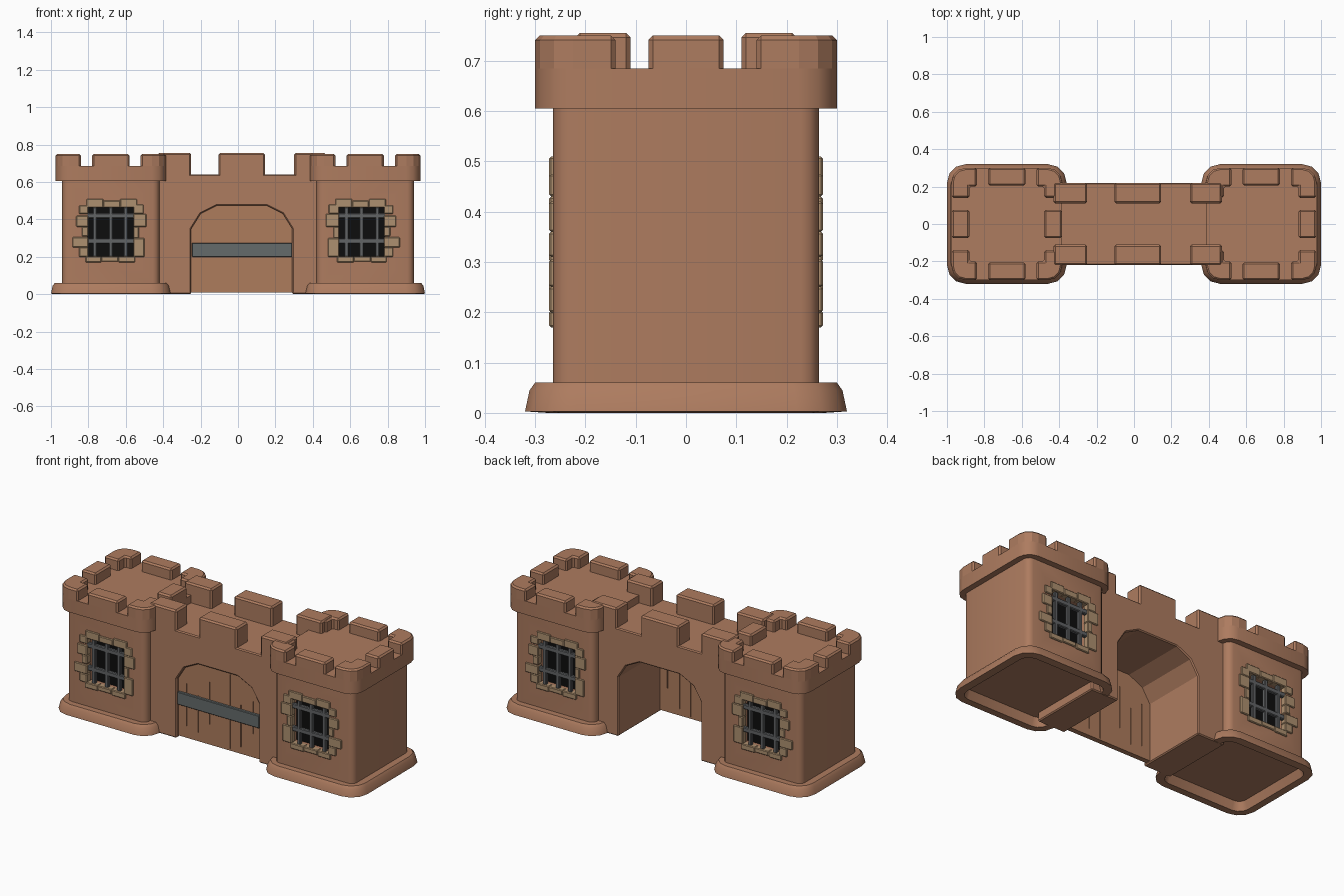
import bpy, bmesh, math

if "Cube" in bpy.data.objects:
    bpy.data.objects.remove(bpy.data.objects["Cube"])


def material(name, rgb):
    m = bpy.data.materials.new(name)
    m.diffuse_color = (*rgb, 1)
    m.use_nodes = True
    m.node_tree.nodes["Principled BSDF"].inputs["Base Color"].default_value = m.diffuse_color
    return m


STONE = material("brown_stone", (0.42, 0.20, 0.115))
WOOD = material("door_wood", (0.42, 0.20, 0.108))
FRAME = material("tan_frame_stone", (0.42, 0.28, 0.16))
IRON = material("bar_iron", (0.12, 0.125, 0.13))
BAND = material("band_iron", (0.13, 0.145, 0.145))
DARK = material("black_void", (0.004, 0.004, 0.004))


def finish(name, bm, mat, bevel=0.0, smooth=False):
    bmesh.ops.recalc_face_normals(bm, faces=bm.faces)
    me = bpy.data.meshes.new(name)
    bm.to_mesh(me)
    bm.free()
    me.materials.append(mat)
    ob = bpy.data.objects.new(name, me)
    bpy.context.collection.objects.link(ob)
    if bevel:
        mod = ob.modifiers.new("bevel", 'BEVEL')
        mod.width = bevel
        mod.segments = 1
        mod.limit_method = 'ANGLE'
        mod.angle_limit = math.radians(40)
    if smooth:
        bpy.ops.object.select_all(action='DESELECT')
        ob.select_set(True)
        bpy.context.view_layer.objects.active = ob
        bpy.ops.object.shade_smooth_by_angle(angle=math.radians(32))
    return ob


def boxes(name, items, mat, bevel=0.0):
    """One object from boxes given as x0, x1, y0, y1, z0, z1."""
    bm = bmesh.new()
    for x0, x1, y0, y1, z0, z1 in items:
        res = bmesh.ops.create_cube(bm, size=1)
        for v in res["verts"]:
            v.co = ((x0 + x1) / 2 + v.co.x * abs(x1 - x0),
                    (y0 + y1) / 2 + v.co.y * abs(y1 - y0),
                    (z0 + z1) / 2 + v.co.z * abs(z1 - z0))
    return finish(name, bm, mat, bevel)


def prism(name, pts, axis, lo, hi, mat, bevel=0.0):
    """Outline extruded along y (points are x, z) or z (points are x, y)."""
    bm = bmesh.new()
    put = (lambda p, t: (p[0], t, p[1])) if axis == 'y' else (lambda p, t: (p[0], p[1], t))
    a = [bm.verts.new(put(p, lo)) for p in pts]
    b = [bm.verts.new(put(p, hi)) for p in pts]
    bm.faces.new(a)
    bm.faces.new(b)
    for i in range(len(pts)):
        j = (i + 1) % len(pts)
        bm.faces.new((a[i], a[j], b[j], b[i]))
    return finish(name, bm, mat, bevel)


def arc(cx, cy, r, start, n=3):
    return [(cx + r * math.cos(start + math.pi / 2 * k / n),
             cy + r * math.sin(start + math.pi / 2 * k / n)) for k in range(n + 1)]


def loft(name, cx, rings, mat, closed=False):
    """Rounded rectangles (half x, half y, radius, z) skinned upward."""
    bm = bmesh.new()
    loops = []
    for hx, hy, r, z in rings:
        pts = []
        for q, (sx, sy) in enumerate(((1, 1), (-1, 1), (-1, -1), (1, -1))):
            pts += arc(cx + sx * (hx - r), sy * (hy - r), r, q * math.pi / 2)
        loops.append([bm.verts.new((x, y, z)) for x, y in pts])
    n = len(loops[0])
    pairs = list(zip(loops, loops[1:]))
    if closed:
        pairs.append((loops[-1], loops[0]))
    else:
        bm.faces.new(loops[0])
        bm.faces.new(loops[-1])
    for a, b in pairs:
        for i in range(n):
            j = (i + 1) % n
            bm.faces.new((a[i], a[j], b[j], b[i]))
    return finish(name, bm, mat, smooth=True)


def cut(ob, items):
    cutter = boxes("cutter", items, STONE)
    mod = ob.modifiers.new("cut", 'BOOLEAN')
    mod.object = cutter
    mod.operation = 'DIFFERENCE'
    mod.solver = 'EXACT'
    bpy.context.view_layer.objects.active = ob
    bpy.ops.object.modifier_apply(modifier=mod.name)
    bpy.data.objects.remove(cutter)


# Window frame stones of the left tower: x0, x1, z0, z1
FRAME_STONES = [
    (-.81, -.72, .463, .51), (-.72, -.63, .463, .50), (-.63, -.54, .463, .51),
    (-.85, -.80, .43, .475), (-.865, -.80, .36, .42), (-.835, -.80, .31, .36),
    (-.885, -.80, .25, .305), (-.85, -.80, .20, .25),
    (-.56, -.505, .43, .48), (-.56, -.49, .36, .43), (-.56, -.53, .30, .36), (-.56, -.50, .20, .30),
    (-.815, -.73, .17, .203), (-.73, -.64, .175, .203), (-.64, -.55, .17, .203)]
BARS = [(x - .011, x + .011, .2, .465) for x in (-.765, -.68, -.60)]
BARS += [(-.81, -.55, z - .014, z + .014) for z in (.285, .42)]

for side, label in ((-1, "left"), (1, "right")):
    cx = 0.68 * side
    mx = (lambda x: x) if side < 0 else (lambda x: -0.02 - x)

    # Plinth ring, body and crown
    loft(label + "_plinth", cx, [(.275, .275, .06, 0), (.32, .32, .10, .003), (.311, .311, .095, .045),
                                 (.30, .30, .09, .06), (.255, .255, .04, .06)], STONE, closed=True)
    body = loft(label + "_tower_body", cx, [(.26, .264, .035, .05), (.26, .264, .035, .62)], STONE)
    cut(body, [(mx(-.805), mx(-.555), s * .21, s * .4, .20, .465) for s in (-1, 1)])
    loft(label + "_crown", cx, [(.295, .30, .075, .605), (.295, .30, .075, .685)], STONE)

    # Windows on front and back
    for s, face in ((-1, "front"), (1, "back")):
        def place(items, y0, y1):
            return [(mx(a), mx(b), s * y0, s * y1, c, d) for a, b, c, d in items]
        tag = label + "_" + face
        boxes(tag + "_window_frame", place(FRAME_STONES, .235, .272), FRAME, .004)
        boxes(tag + "_window_bars", place(BARS, .24, .262), IRON, .004)
        boxes(tag + "_window_void", place([(-.805, -.555, .2, .465)], .209, .215), DARK)

    # L-shaped corner merlons and straight middle merlons
    corner = [(.16, .30)] + arc(.22, .225, .075, 0)[::-1] + [(.295, .14), (.20, .14), (.20, .20), (.16, .20)]
    for sx in (-1, 1):
        for sy in (-1, 1):
            prism(label + "_corner_merlon", [(cx + sx * x, sy * y) for x, y in corner],
                  'z', .67, .75, STONE, .009)
    middles = [(cx - .10, cx + .10, s * .205, s * .30, .67, .75) for s in (-1, 1)]
    middles.append((cx + side * .20, cx + side * .295, -.075, .075, .67, .75))
    if side < 0:
        middles.append((cx + .20, cx + .295, -.075, .075, .67, .75))
    boxes(label + "_middle_merlons", middles, STONE, .009)

# Gate wall with an arched passage
ARCH = [(-.25, .35), (-.20, .43), (-.11, .475), (.15, .475), (.24, .43), (.29, .35)]
prism("gate_wall", [(-.43, 0), (-.25, 0)] + ARCH + [(.29, 0), (.47, 0), (.47, .64), (-.43, .64)],
      'y', -.22, .22, STONE, .006)
boxes("wall_merlons", [(a, b, s * .11, s * .22, .62, .755) for s in (-1, 1)
                       for a, b in ((-.43, -.25), (-.105, .145), (.30, .47))], STONE, .009)

# Plank door with thin grooves, and its iron band
door = prism("door", [(-.255, .01)] + ARCH + [(.295, .01)], 'y', -.20, -.17, WOOD)
cut(door, [(x - .002, x + .002, y0, y1, z0, z1) for y0, y1 in ((-.25, -.193), (-.177, -.12))
           for x, z0, z1 in ((-.195, .08, .33), (-.12, .06, .28), (-.045, .13, .38),
                             (.088, .02, .46), (.16, .05, .30), (.24, .15, .34))])
boxes("door_band", [(-.247, .29, -.216, -.195, .20, .275)], BAND, .003)
